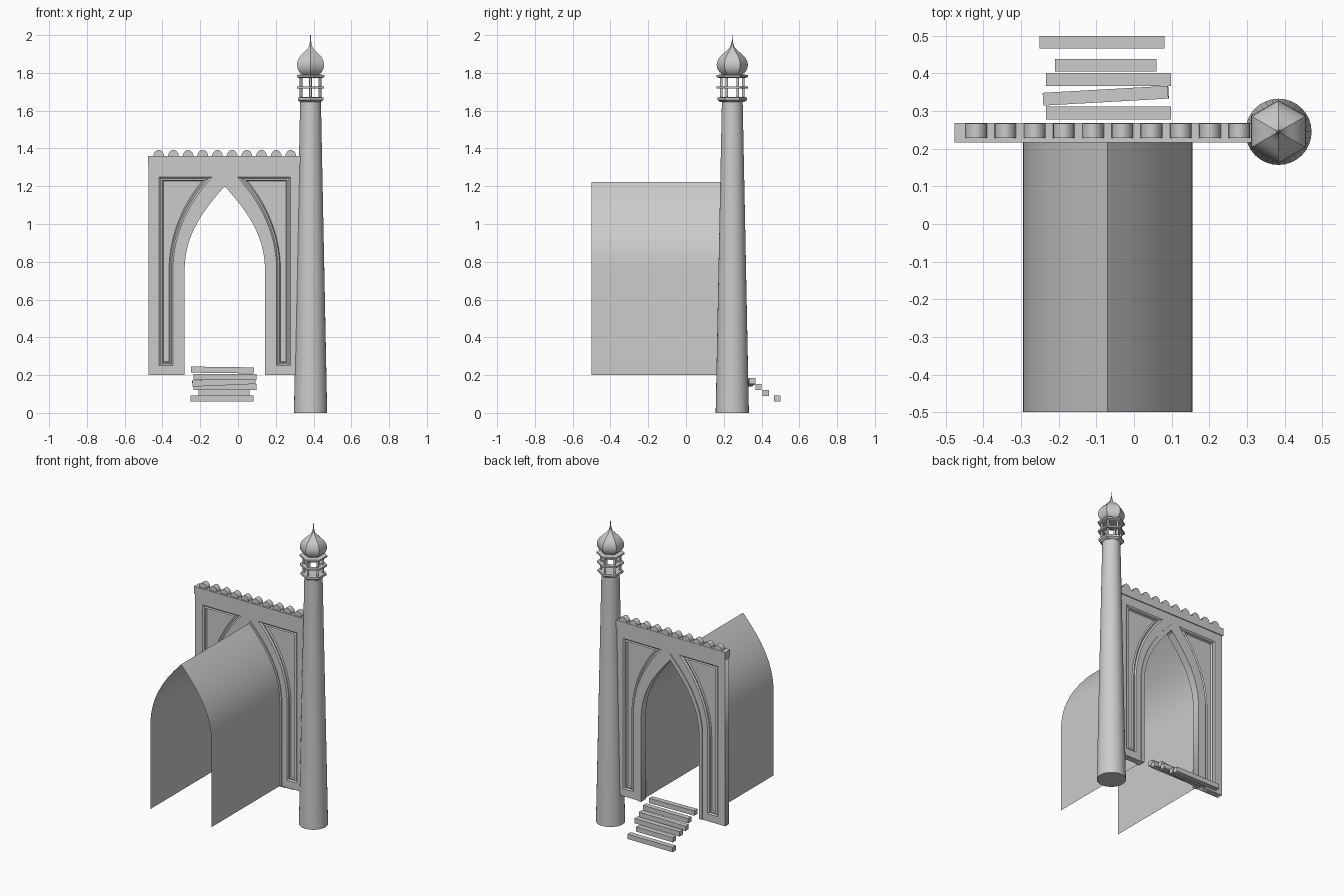
import bpy, bmesh, math
from mathutils import Matrix

if "Cube" in bpy.data.objects:
    bpy.data.objects.remove(bpy.data.objects["Cube"])

CX = -0.07            # middle of the gateway
MX, MY = 0.384, 0.245  # minaret axis
WY = 0.243            # middle of the wall thickness


def finish(name, bm, smooth=None, normals=True):
    if normals:
        bmesh.ops.recalc_face_normals(bm, faces=bm.faces)
    me = bpy.data.meshes.new(name)
    bm.to_mesh(me)
    bm.free()
    ob = bpy.data.objects.new(name, me)
    bpy.context.collection.objects.link(ob)
    if smooth:
        bpy.context.view_layer.objects.active = ob
        ob.select_set(True)
        bpy.ops.object.shade_smooth_by_angle(angle=math.radians(smooth))
        ob.select_set(False)
    return ob


def slab(name, loops, thick, y=WY):
    """Flat outline(s) in x/z, holes allowed, extruded along y."""
    cu = bpy.data.curves.new(name, 'CURVE')
    cu.dimensions, cu.fill_mode, cu.extrude = '2D', 'BOTH', thick / 2
    for pts in loops:
        s = cu.splines.new('POLY')
        s.points.add(len(pts) - 1)
        for p, (x, z) in zip(s.points, pts):
            p.co = (x, z, 0, 1)
        s.use_cyclic_u = True
    ob = bpy.data.objects.new(name, cu)
    bpy.context.collection.objects.link(ob)
    ob.location.y = y
    ob.rotation_euler.x = math.pi / 2
    bpy.context.view_layer.objects.active = ob
    ob.select_set(True)
    bpy.ops.object.convert(target='MESH')
    ob.select_set(False)
    return ob


def half_arch(h, apex, zmax=None, n=16):
    """Right half of a pointed arch, spring line to apex, x from the centre."""
    d = apex - 1.2
    P = [(h, .76), (h, .95 + d * .5), (h * .48, 1.085 + d), (0, apex)]

    def at(t):
        w = ((1-t)**3, 3*t*(1-t)**2, 3*t*t*(1-t), t**3)
        return tuple(sum(a * p[k] for a, p in zip(w, P)) for k in (0, 1))
    end = 1.0
    if zmax:
        lo, hi = 0, 1
        for _ in range(30):
            end = (lo + hi) / 2
            lo, hi = (end, hi) if at(end)[1] < zmax else (lo, end)
    return [at(end * i / n) for i in range(n + 1)]


def arch(h, apex, bottom=0.2):
    r = [(h, bottom)] + half_arch(h, apex)
    return [(CX + x, z) for x, z in r] + [(CX - x, z) for x, z in r[-2::-1]]


def lathe(name, profile, n, smooth=None, turn=0.0, cap=True):
    bm = bmesh.new()
    rings = []
    for r, z in profile:
        rings.append([bm.verts.new((MX + r * math.cos(turn + 2*math.pi*i/n),
                                    MY + r * math.sin(turn + 2*math.pi*i/n), z)) for i in range(n)])
    if not cap:
        rings.append(rings[0])
    for a, b in zip(rings, rings[1:]):
        for i in range(n):
            j = (i + 1) % n
            bm.faces.new((a[i], a[j], b[j], b[i]))
    if cap:
        bm.faces.new(rings[0])
        bm.faces.new(rings[-1])
    return finish(name, bm, smooth)


def box(name, lo, hi):
    bm = bmesh.new()
    size = [b - a for a, b in zip(lo, hi)]
    mid = [(a + b) / 2 for a, b in zip(lo, hi)]
    bmesh.ops.create_cube(bm, size=1, matrix=Matrix.Translation(mid) @ Matrix.Diagonal((*size, 1)))
    return finish(name, bm)


# spandrel panel outlines: outer edge and inner edge of the moulding
def panel(h, apex, top, bottom, side):
    return [(side, bottom), (h, bottom)] + half_arch(h, apex, top) + [(side, top)]


P0 = panel(.274, 1.312, 1.25, .25, .348)
P1 = panel(.300, 1.36, 1.222, .277, .317)


def place(pts, s):
    return [(CX + s * x, z) for x, z in pts]


# gate wall with arch opening and panel openings
T = 0.040
outline = [(CX - .403, .2), (CX - .403, 1.32), (CX + .403, 1.32), (CX + .403, .2)]
slab('gate_wall', [outline + arch(.226, 1.222), place(P0, 1), place(P0, -1)], T)

# stepped mouldings and recessed panels, on both faces of the wall
steps = [(0, 0), (.3, .008), (.62, .004), (.8, .013), (1, .013)]
bm = bmesh.new()
for s in (1, -1):
    for f in (1, -1):
        rings = []
        for t, d in steps:
            pts = [(a[0] + (b[0]-a[0])*t, a[1] + (b[1]-a[1])*t) for a, b in zip(P0, P1)]
            rings.append([bm.verts.new((x, WY + f * (T/2 - d), z)) for x, z in place(pts, s)])
        for a, b in zip(rings, rings[1:]):
            for i in range(len(a)):
                j = (i + 1) % len(a)
                q = (a[i], a[j], b[j], b[i])
                bm.faces.new(q if s * f < 0 else q[::-1])
        bm.faces.new(rings[-1] if s * f < 0 else rings[-1][::-1])
finish('spandrel_panels', bm, normals=False)

# arch trim
slab('arch_trim', [arch(.2125, 1.2) + arch(.237, 1.24)[::-1]], .05)

# cornice and row of rounded merlons
box('cornice', (CX - .407, .217, 1.31), (CX + .407, .269, 1.36))
half = [(.029, 0), (.027, .012), (.020, .024), (.010, .032)]
merlon = half + [(0, .035)] + [(-x, z) for x, z in half[::-1]]
for i in range(10):
    x0 = CX + (i - 4.5) * .0777
    slab('merlon', [[(x0 + x, 1.358 + z) for x, z in merlon]], .039, .2475)

# vaulted passage, a single open sheet
bm = bmesh.new()
rows = [[bm.verts.new((x, y, z)) for x, z in arch(.225, 1.222)] for y in (-.5, .225)]
for i in range(len(rows[0]) - 1):
    bm.faces.new((rows[0][i], rows[0][i+1], rows[1][i+1], rows[1][i]))
finish('vault', bm, 25)

# minaret shaft
lathe('minaret_shaft', [(.088, 0), (.055, 1.652)], 32, 30)

# gallery: hexagonal collar, rail, roof and posts
HEX = math.pi / 2
lathe('gallery_floor', [(.062, 1.645), (.078, 1.656), (.078, 1.67), (.06, 1.672)], 6, turn=HEX)
lathe('gallery_rail', [(.083, 1.717), (.083, 1.728), (.05, 1.728), (.05, 1.717)], 6, turn=HEX, cap=False)
lathe('gallery_roof', [(.07, 1.773), (.084, 1.778), (.084, 1.788), (.05, 1.793)], 6, turn=HEX)
for i in range(6):
    a = HEX + i * math.pi / 3
    bm = bmesh.new()
    bmesh.ops.create_cone(bm, cap_ends=True, segments=8, radius1=.007, radius2=.007, depth=.11,
                          matrix=Matrix.Translation((MX + .058 * math.cos(a), MY + .058 * math.sin(a), 1.722)))
    finish('gallery_post', bm, 50)

# ribbed onion dome and spire
lathe('onion_dome', [(.05, 1.79), (.07, 1.806), (.08, 1.825), (.083, 1.845), (.078, 1.865), (.066, 1.885),
                     (.046, 1.904), (.026, 1.92), (.012, 1.936), (.005, 1.955)], 6, 35, HEX)
lathe('spire', [(.004, 1.94), (.006, 1.957), (.003, 1.965), (.0015, 2.0)], 8, 40)

# loose stair planks: centre x, y, z, length, yaw, roll
planks = [(-.085, .483, .075, .333, 0, 0), (-.075, .422, .106, .27, 0, 0),
          (-.068, .384, .137, .333, 0, 0), (-.075, .341, .162, .333, 3.2, -2.5),
          (-.068, .295, .190, .333, 0, 0), (-.083, .252, .227, .333, 0, .8)]
for x, y, z, l, yaw, roll in planks:
    bm = bmesh.new()
    m = (Matrix.Translation((x, y, z)) @ Matrix.Rotation(math.radians(yaw), 4, 'Z')
         @ Matrix.Rotation(math.radians(roll), 4, 'Y') @ Matrix.Diagonal((l, .034, .032, 1)))
    bmesh.ops.create_cube(bm, size=1, matrix=m)
    finish('stair_plank', bm)
